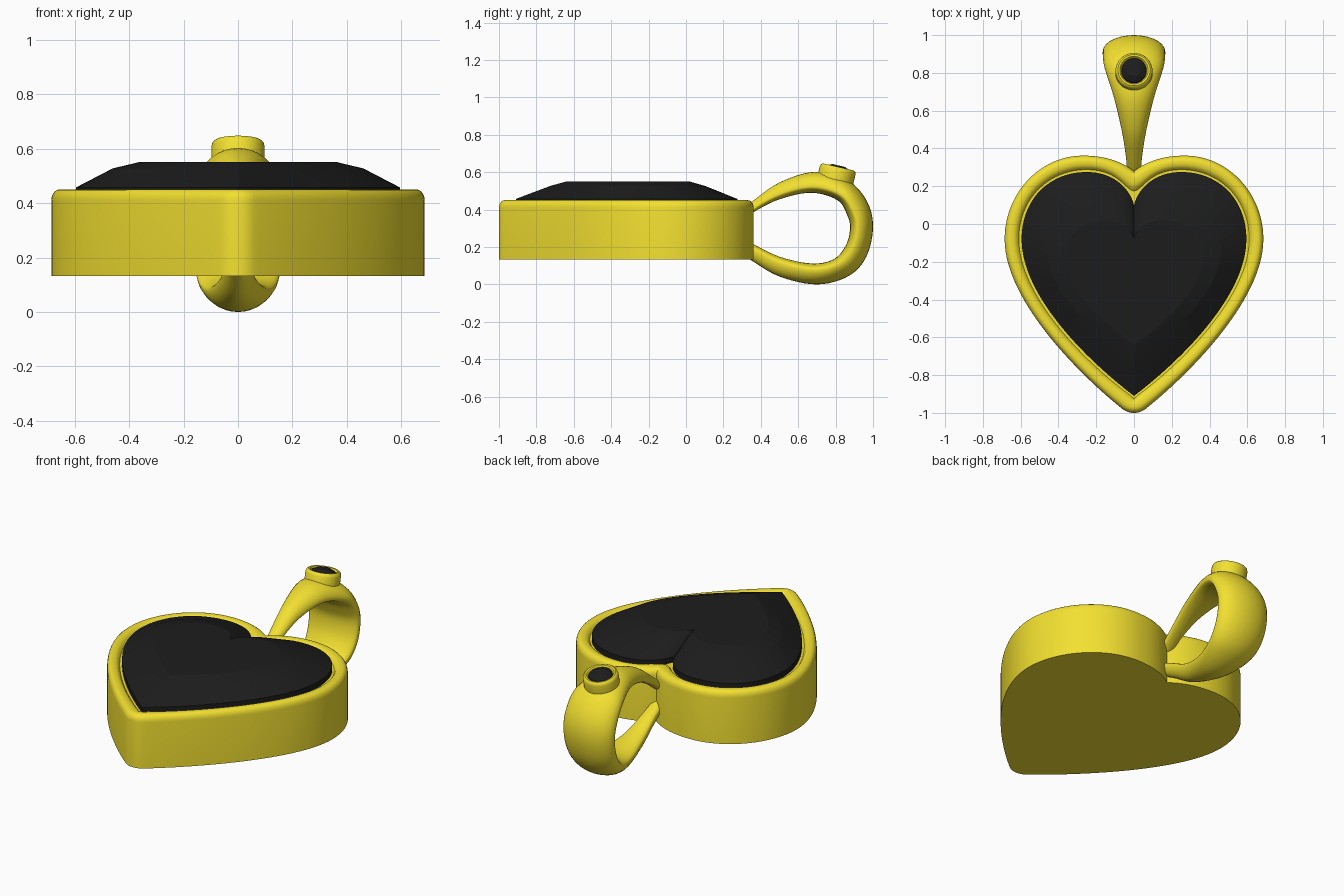
import bpy, math
from mathutils import Vector, Matrix

if "Cube" in bpy.data.objects:
    bpy.data.objects.remove(bpy.data.objects["Cube"])


def material(name, col):
    m = bpy.data.materials.new(name)
    m.diffuse_color = (*col, 1)
    m.use_nodes = True
    m.node_tree.nodes["Principled BSDF"].inputs["Base Color"].default_value = m.diffuse_color
    return m


GOLD = material("gold", (0.9, 0.75, 0.03))
BLACK = material("black_stone", (0.012, 0.012, 0.012))


def skin(name, rings, mat, angle=35):
    """Join closed rings of points into a capped solid."""
    n = len(rings[0])
    verts = [p for r in rings for p in r]
    faces = [(i * n + j, i * n + (j + 1) % n, (i + 1) * n + (j + 1) % n, (i + 1) * n + j)
             for i in range(len(rings) - 1) for j in range(n)]
    faces += [tuple(reversed(range(n))), tuple(range(len(verts) - n, len(verts)))]
    me = bpy.data.meshes.new(name)
    me.from_pydata(verts, [], faces)
    me.materials.append(mat)
    ob = bpy.data.objects.new(name, me)
    bpy.context.collection.objects.link(ob)
    bpy.ops.object.select_all(action='DESELECT')
    bpy.context.view_layer.objects.active = ob
    ob.select_set(True)
    bpy.ops.object.mode_set(mode='EDIT')
    bpy.ops.mesh.select_all(action='SELECT')
    bpy.ops.mesh.normals_make_consistent(inside=False)
    bpy.ops.object.mode_set(mode='OBJECT')
    bpy.ops.object.shade_smooth_by_angle(angle=math.radians(angle))
    return ob


def heart(pts, counts=(16, 24, 32, 6)):
    """Half outline as bezier points (knot, handle, handle, knot ...), mirrored to a full loop."""
    half = []
    for s in range(len(pts) // 3):
        a, b, c, d = (Vector(p) for p in pts[3 * s:3 * s + 4])
        for k in range(counts[s]):
            t = k / counts[s]
            half.append(a * (1 - t)**3 + b * 3 * t * (1 - t)**2 + c * 3 * t * t * (1 - t) + d * t**3)
    half.append(Vector(pts[-1]))
    left = [Vector((-p.x, p.y)) for p in half[-2:0:-1]]
    return list(reversed(half + left))


outer = heart([(0, .28), (.06, .325), (.14, .362), (.27, .362), (.5, .362), (.685, .16), (.685, -.08),
               (.685, -.42), (.25, -.83), (.06, -.98), (.04, -.995), (.02, -1), (0, -1)])
lip = heart([(0, .175), (.045, .178), (.08, .288), (.25, .288), (.455, .288), (.61, .13), (.61, -.08),
             (.61, -.38), (.26, -.73), (.03, -.90), (.02, -.908), (.01, -.917), (0, -.925)])
stone = heart([(0, .10), (.02, .18), (.1, .275), (.25, .275), (.45, .275), (.595, .13), (.595, -.08),
               (.595, -.38), (.25, -.72), (0, -.91)], (16, 24, 32))

# Heart setting: straight wall, rolled rim, shallow seat
profile = [(0, .133), (0, .41)]
profile += [(.4 * (1 - math.cos(a)), .41 + .04 * math.sin(a)) for a in (.3, .6, .9, 1.2, math.pi / 2)]
profile += [(.65, .449), (.85, .442), (1, .425)]
skin("heart_setting", [[(*o.lerp(l, t), z) for o, l in zip(outer, lip)] for t, z in profile], GOLD)

# Heart stone: girdle, two crown slopes and a flat table
skin("heart_stone", [[(p.x * sx, p.y * sy + dy, z) for p in stone] for sx, sy, dy, z in
                     [(1, 1, 0, .40), (1, 1, 0, .457), (.773, .696, -.091, .527), (.61, .557, -.133, .55)]],
     BLACK, 12)

# Bail: D-shaped section swept round a loop (outer y, z, inner y, z, half width)
ctrl = [(.25, .36, .25, .30, .035), (.35, .44, .36, .385, .043), (.5, .545, .5, .455, .066),
        (.69, .602, .67, .49, .108), (.86, .56, .81, .45, .155), (.965, .45, .862, .37, .165),
        (1.0, .31, .877, .30, .165), (.965, .15, .855, .21, .16), (.87, .045, .79, .135, .145),
        (.70, 0, .67, .112, .108), (.5, .042, .5, .148, .066), (.35, .128, .36, .215, .043),
        (.25, .19, .25, .27, .035)]


def spline(i, t):
    g = lambda k: ctrl[max(0, min(k, len(ctrl) - 1))]
    return [.5 * (2 * b + (c - a) * t + (2 * a - 5 * b + 4 * c - d) * t * t + (3 * b - a - 3 * c + d) * t**3)
            for a, b, c, d in zip(g(i - 1), g(i), g(i + 1), g(i + 2))]


rings = []
for q in range((len(ctrl) - 1) * 6 + 1):
    i = min(q // 6, len(ctrl) - 2)
    oy, oz, iy, iz, w = spline(i, q / 6 - i)
    ring = []
    for k in range(28):
        a = math.tau * k / 28
        v = .3 + math.sin(a) * (.7 if math.sin(a) > 0 else .3)
        ring.append((w * math.cos(a), iy + (oy - iy) * v, iz + (oz - iz) * v))
    rings.append(ring)
skin("bail", rings, GOLD, 50)

# Small round collar and stone, tilted on top of the bail
tilt = Matrix.Translation((0, .815, .628)) @ Matrix.Rotation(math.radians(-13), 4, 'X')


def lathe(name, prof, mat, angle):
    skin(name, [[tilt @ Vector((r * math.cos(math.tau * k / 40), r * math.sin(math.tau * k / 40), z))
                 for k in range(40)] for r, z in prof], mat, angle)


lathe("small_collar", [(.098, -.075), (.098, -.02), (.094, -.007), (.085, 0), (.075, -.002), (.068, -.012),
                       (.066, -.03)], GOLD, 40)
lathe("small_stone", [(.065, -.04), (.065, -.008), (.036, .008)], BLACK, 12)
